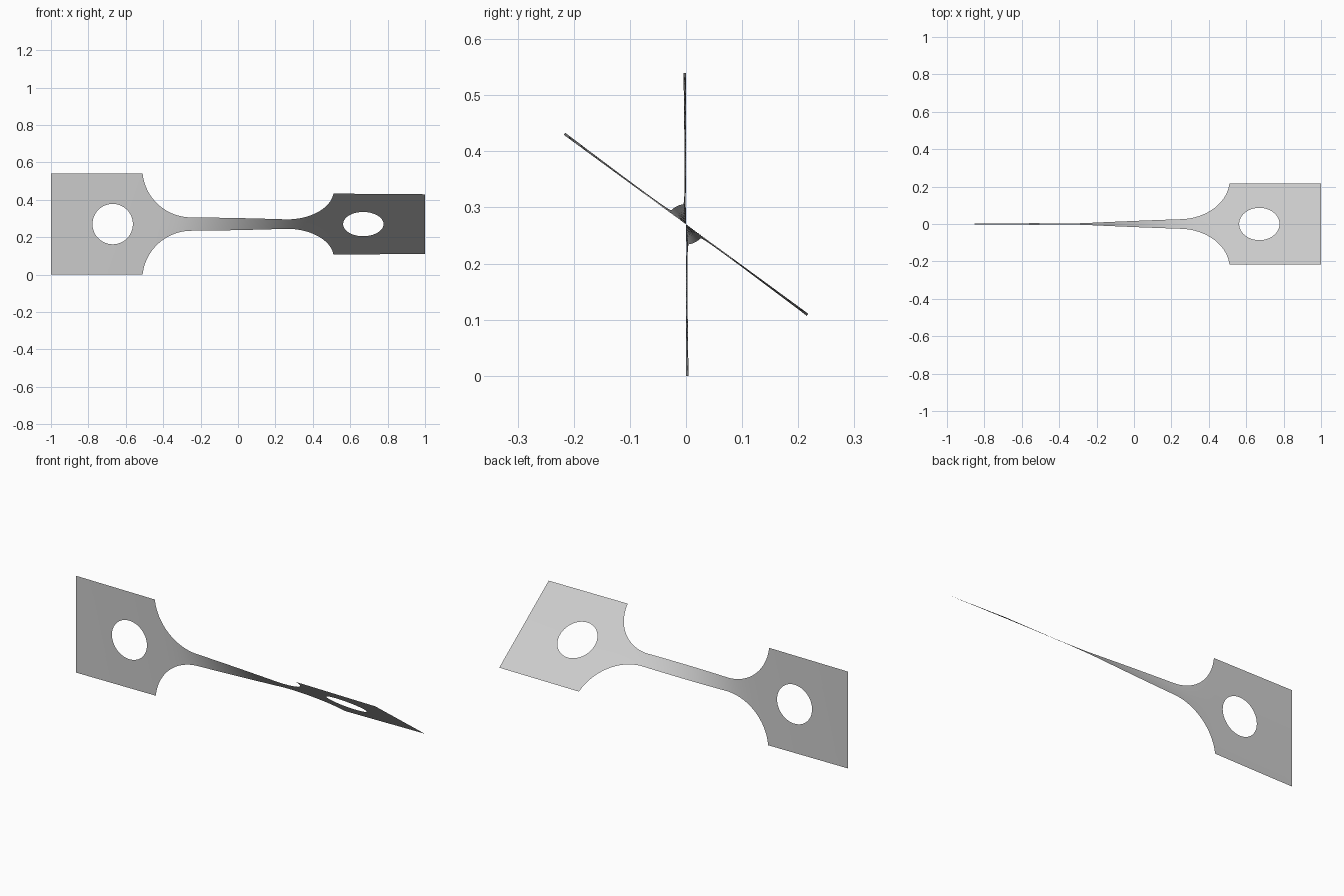
import bpy, bmesh
from math import sqrt, radians, sin, cos
from mathutils import Vector

cube = bpy.data.objects.get("Cube")
if cube:
    bpy.data.objects.remove(cube)

END, SHOULDER, GAUGE = 1.0, 0.51, 0.25     # distances along the bar
WIDE, NARROW = 0.27, 0.036                 # half widths
HOLE_X, HOLE_R = 0.67, 0.108
TWIST = radians(53.8)
N = 24                                     # segments across the strip


def half_width(x):
    """Outline of the test bar: straight gauge, round fillet, wide grip."""
    x = abs(x)
    if x >= SHOULDER:
        return WIDE
    if x <= GAUGE:
        return NARROW
    run, rise = SHOULDER - GAUGE, WIDE - NARROW
    radius = (run ** 2 + rise ** 2) / (2 * rise)
    return NARROW + radius - sqrt(radius ** 2 - (x - GAUGE) ** 2)


# Twist builds up faster where the strip is narrower
STEPS = 800
total = [0.0]
for i in range(STEPS):
    total.append(total[-1] + half_width(-1 + 2 * (i + 0.5) / STEPS) ** -1.8)


def twist_angle(x):
    f = min(max((x + 1) / 2 * STEPS, 0), STEPS - 0.001)
    i = int(f)
    return TWIST * (total[i] + (total[i + 1] - total[i]) * (f - i)) / total[-1]


def add_grid(bm, rows):
    """Skin a list of equally long point rows with quads."""
    grid = [[bm.verts.new((x, 0, z)) for x, z in row] for row in rows]
    for a, b in zip(grid, grid[1:]):
        for j in range(len(a) - 1):
            bm.faces.new((a[j], a[j + 1], b[j + 1], b[j]))


def line(p, q):
    return [Vector(p).lerp(Vector(q), i / N) for i in range(N)]


bm = bmesh.new()
for side in (-1, 1):
    # Gauge and fillet, with stations closer together at the shoulder
    xs = [GAUGE * i / 20 for i in range(20)]
    xs += [GAUGE + (SHOULDER - GAUGE) * sin(radians(90 * i / 32)) for i in range(33)]
    add_grid(bm, [[(side * x, half_width(x) * (2 * j / N - 1)) for j in range(N + 1)]
                  for x in xs])

    # Grip plate, ringed around the round hole
    corners = [(SHOULDER, -WIDE), (END, -WIDE), (END, WIDE), (SHOULDER, WIDE)]
    border = []
    for k in range(4):
        border += line(corners[k], corners[(k + 1) % 4])
    border.append(border[0])
    centre = Vector((HOLE_X, 0))
    rim = [centre + (p - centre).normalized() * HOLE_R for p in border]
    rings = [[a.lerp(b, t / 6) for a, b in zip(rim, border)] for t in range(7)]
    add_grid(bm, [[(side * p.x, p.y) for p in ring] for ring in rings])

bmesh.ops.remove_doubles(bm, verts=bm.verts, dist=0.0002)
bmesh.ops.recalc_face_normals(bm, faces=bm.faces)
if sum(f.normal.y for f in bm.faces) > 0:
    bmesh.ops.reverse_faces(bm, faces=bm.faces)

# Twist the flat bar about its long axis
for v in bm.verts:
    a, r = twist_angle(v.co.x), v.co.z
    v.co = (v.co.x, -r * sin(a), r * cos(a) + WIDE)

mesh = bpy.data.meshes.new("twisted_test_bar")
bm.to_mesh(mesh)
bm.free()
bar = bpy.data.objects.new("twisted_test_bar", mesh)
bpy.context.collection.objects.link(bar)
mesh.shade_smooth()

# Plain grey finish
grey = bpy.data.materials.new("plain_grey")
grey.use_nodes = True
colour = (0.6, 0.6, 0.6, 1)
grey.diffuse_color = colour
grey.node_tree.nodes["Principled BSDF"].inputs["Base Color"].default_value = colour
mesh.materials.append(grey)
